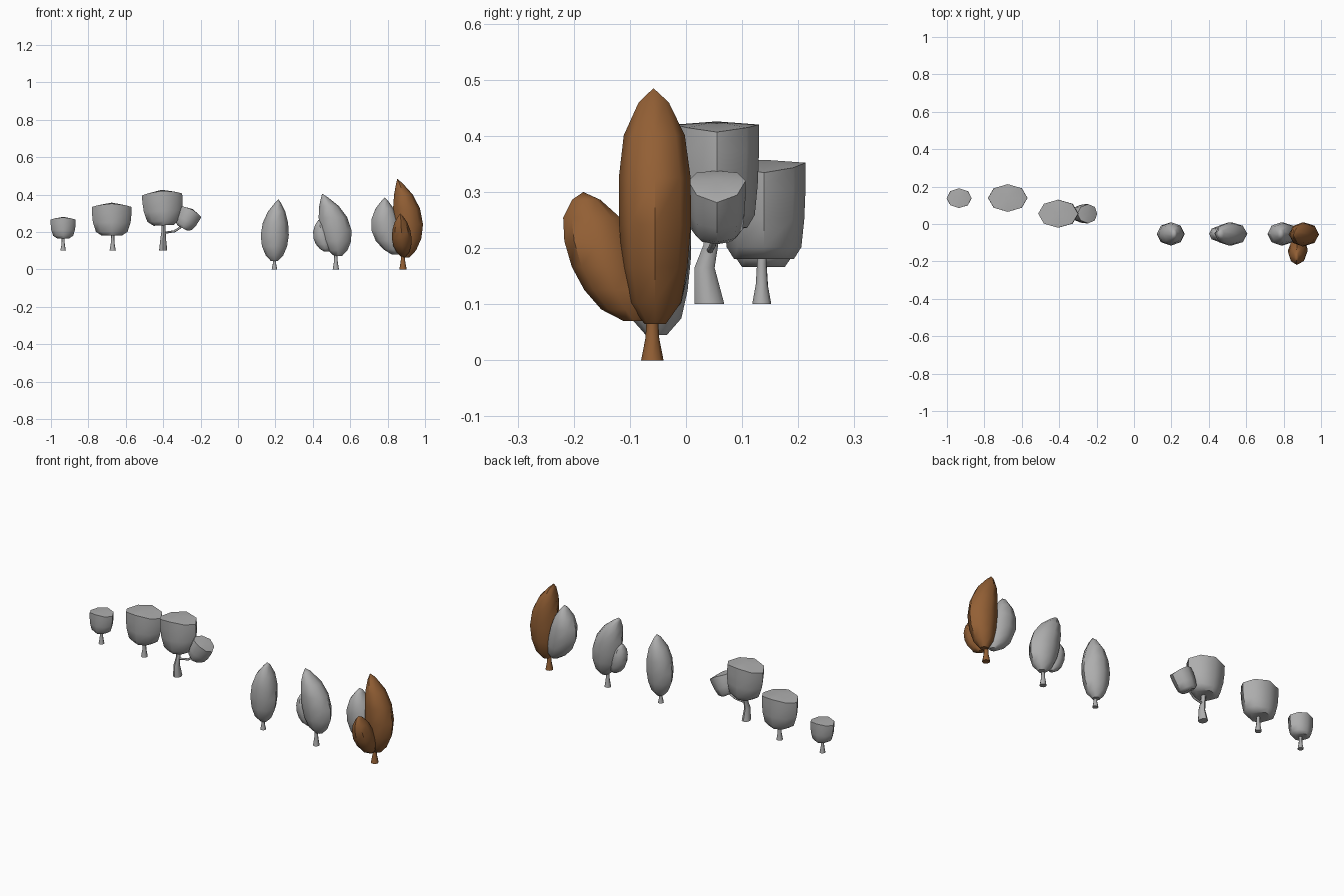
import bpy, bmesh, math
from mathutils import Vector, Matrix

cube = bpy.data.objects.get("Cube")
if cube:
    bpy.data.objects.remove(cube, do_unlink=True)

SIDES = 8


def make_material(name, rgb):
    mat = bpy.data.materials.new(name)
    mat.use_nodes = True
    mat.diffuse_color = (*rgb, 1)
    mat.node_tree.nodes["Principled BSDF"].inputs["Base Color"].default_value = (*rgb, 1)
    return mat


GREY = make_material("plain grey", (0.42, 0.42, 0.42))
BROWN = make_material("warm brown", (0.29, 0.115, 0.035))


def ring(center, rx, ry, sag=0):
    """Horizontal oval of points; sag lowers the points towards +x and -x."""
    pts = []
    for i in range(SIDES):
        a = 2 * math.pi * i / SIDES
        pts.append(Vector(center) + Vector((rx * math.cos(a), ry * math.sin(a), -sag * math.cos(a) ** 2)))
    return pts


def loft(name, rings, mat, tip=None, matrix=None):
    """Skin a stack of rings, closing the top with a fan to the tip or a flat cap."""
    bm = bmesh.new()
    loops = [[bm.verts.new(p) for p in r] for r in rings]
    for low, high in zip(loops, loops[1:]):
        for i in range(SIDES):
            j = (i + 1) % SIDES
            bm.faces.new((low[i], low[j], high[j], high[i]))
    bm.faces.new(loops[0][::-1])
    if tip is None:
        bm.faces.new(loops[-1])
    else:
        apex = bm.verts.new(tip)
        for i in range(SIDES):
            bm.faces.new((loops[-1][i], loops[-1][(i + 1) % SIDES], apex))
    if matrix:
        bm.transform(matrix)
    bmesh.ops.recalc_face_normals(bm, faces=bm.faces[:])
    mesh = bpy.data.meshes.new(name)
    bm.to_mesh(mesh)
    bm.free()
    mesh.materials.append(mat)
    obj = bpy.data.objects.new(name, mesh)
    bpy.context.collection.objects.link(obj)
    bpy.ops.object.select_all(action='DESELECT')
    obj.select_set(True)
    bpy.context.view_layer.objects.active = obj
    bpy.ops.object.shade_smooth_by_angle(angle=math.radians(45))
    return obj


# Crown profiles: height fraction, x radius fraction, y radius fraction
ROUND = [(0, .5, .72), (.12, .8, .9), (.4, .95, .97), (.7, 1, 1), (.97, .99, 1)]
SPINDLE = [(0, .25, .3), (.09, .62, .72), (.24, .9, .9), (.42, 1, 1),
           (.62, .9, 1), (.8, .62, .85), (.94, .22, .42)]


def round_crown(name, center, rx, ry, height, tilt=0):
    """Barrel shaped crown with a ridged roof, centred on the given point."""
    rings = [ring((0, 0, (h - .5) * height), rx * sx, ry * sy, .1 * height if h > .9 else 0)
             for h, sx, sy in ROUND]
    move = Matrix.Translation(center) @ Matrix.Rotation(tilt, 4, 'Y')
    loft(name, rings, GREY, (0, 0, height / 2), move)


def spindle_crown(name, x, y, bottom, top, rx, ry, mat, lean=(0, 0), foot=(0, 0)):
    """Pointed crown whose tip is shifted by lean and whose base is shifted by foot."""
    lean, foot = Vector((*lean, 0)), Vector((*foot, 0))

    def axis(h):
        z = bottom + h * (top - bottom)
        return Vector((x, y, z)) + lean * h ** 3 + foot * (1 - h) ** 3

    rings = [ring(axis(h), rx * sx, ry * sy) for h, sx, sy in SPINDLE]
    loft(name, rings, mat, axis(1))


def trunk(name, x, y, bottom, top, radius, mat):
    """Straight trunk with a flared base."""
    rings = [ring((x, y, bottom + (top - bottom) * h), radius * s, radius * s)
             for h, s in ((0, 1), (.3, .62), (.6, .5), (1, .5))]
    loft(name, rings, mat)


# Raised group: small and medium round trees
trunk("small_round_trunk", -.935, .137, .10, .20, .015, GREY)
round_crown("small_round_crown", (-.935, .138, .224), .067, .053, .115)
trunk("medium_round_trunk", -.67, .135, .10, .22, .017, GREY)
round_crown("medium_round_crown", (-.675, .139, .269), .106, .074, .177)

# Large round tree with a bent trunk and a side branch
loft("large_round_trunk",
     [ring(c, r, r * 1.2) for c, r in (((-.40, .042, .10), .022), ((-.40, .033, .165), .015),
                                       ((-.398, .044, .205), .011), ((-.40, .05, .27), .012))], GREY)
round_crown("large_round_crown", (-.402, .055, .331), .108, .075, .19, math.radians(-3))
path = [Vector(p) for p in ((-.40, .042, .195), (-.34, .047, .204), (-.315, .052, .22), (-.28, .055, .25))]
turn = Matrix.Rotation(math.radians(60), 3, 'Y')
loft("side_branch", [[p + turn @ q for q in ring((0, 0, 0), .006, .006)] for p in path], GREY)
round_crown("side_branch_crown", (-.27, .055, .272), .061, .051, .115, math.radians(28))

# Ground group: single pointed tree
trunk("slim_trunk", .195, -.058, 0, .09, .015, GREY)
spindle_crown("slim_crown", .195, -.053, .045, .375, .075, .062, GREY, (.022, 0))

# Double pointed tree
trunk("double_trunk", .523, -.06, 0, .13, .017, GREY)
spindle_crown("double_main_crown", .525, -.053, .072, .405, .085, .062, GREY, (-.075, 0), (.01, 0))
spindle_crown("double_side_crown", .448, -.053, .095, .265, .048, .04, GREY, (-.018, 0), (.025, 0))

# Triple pointed tree
trunk("triple_trunk", .882, -.06, 0, .13, .02, BROWN)
spindle_crown("triple_main_crown", .918, -.055, .065, .485, .08, .064, BROWN, (-.066, -.003), (-.02, 0))
spindle_crown("triple_front_crown", .874, -.153, .07, .30, .053, .06, BROWN, (-.006, -.03), (.01, .06))
spindle_crown("triple_side_crown", .782, -.053, .08, .385, .08, .062, GREY, (.003, 0), (.06, 0))
